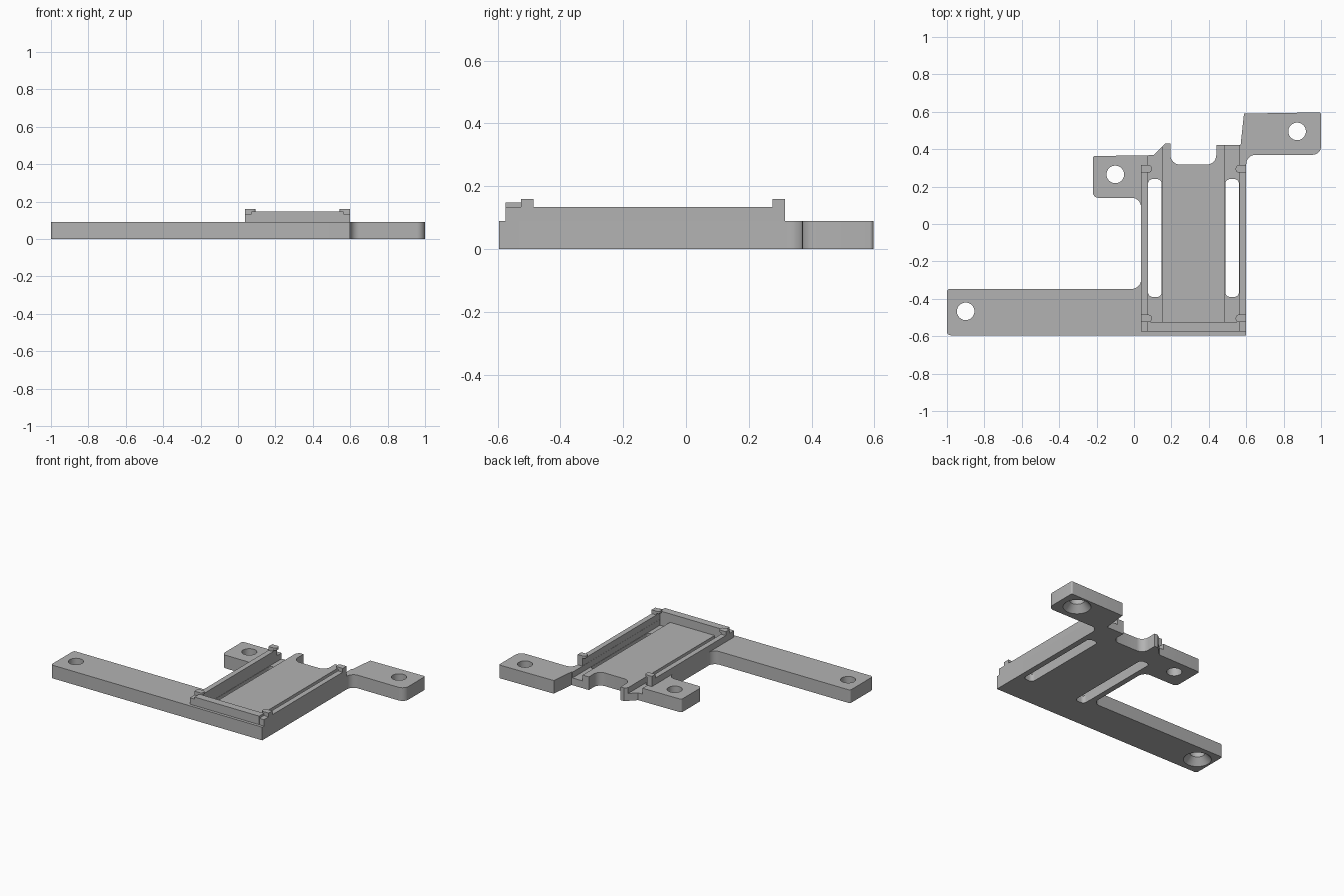
import bpy, bmesh, math
from mathutils import Vector

cube = bpy.data.objects.get("Cube")
if cube:
    bpy.data.objects.remove(cube, do_unlink=True)

grey = bpy.data.materials.new("plain grey")
grey.use_nodes = True
COLOUR = (0.45, 0.45, 0.45, 1)
grey.diffuse_color = COLOUR
grey.node_tree.nodes["Principled BSDF"].inputs["Base Color"].default_value = COLOUR


def rounded(corners, steps=8):
    """Turn (x, y, radius) corners into a filleted outline."""
    pts = []
    for i, (x, y, r) in enumerate(corners):
        p = Vector((x, y))
        if r == 0:
            pts.append(p)
            continue
        a = (Vector(corners[i - 1][:2]) - p).normalized()
        b = (Vector(corners[(i + 1) % len(corners)][:2]) - p).normalized()
        half = a.angle(b) / 2
        centre = p + (a + b).normalized() * r / math.sin(half)
        start = p + a * r / math.tan(half) - centre
        end = p + b * r / math.tan(half) - centre
        sweep = end.angle_signed(start)
        for k in range(steps + 1):
            t = sweep * k / steps
            c, s = math.cos(t), math.sin(t)
            pts.append(centre + Vector((start.x * c - start.y * s, start.x * s + start.y * c)))
    return pts


def finish(name, bm):
    bmesh.ops.recalc_face_normals(bm, faces=bm.faces)
    mesh = bpy.data.meshes.new(name)
    bm.to_mesh(mesh)
    bm.free()
    mesh.materials.append(grey)
    obj = bpy.data.objects.new(name, mesh)
    bpy.context.collection.objects.link(obj)
    return obj


def prism(name, corners, z0, z1):
    bm = bmesh.new()
    face = bm.faces.new([bm.verts.new((p.x, p.y, z0)) for p in rounded(corners)])
    top = bmesh.ops.extrude_face_region(bm, geom=[face])["geom"]
    verts = [v for v in top if isinstance(v, bmesh.types.BMVert)]
    bmesh.ops.translate(bm, verts=verts, vec=(0, 0, z1 - z0))
    return finish(name, bm)


def block(name, x0, x1, y0, y1, z0, z1, r=0):
    return prism(name, [(x0, y0, r), (x1, y0, r), (x1, y1, r), (x0, y1, r)], z0, z1)


def cone(name, x, y, r0, r1, z0, z1):
    bm = bmesh.new()
    bmesh.ops.create_cone(bm, cap_ends=True, segments=40, radius1=r0, radius2=r1, depth=z1 - z0)
    bmesh.ops.translate(bm, verts=bm.verts, vec=(x, y, (z0 + z1) / 2))
    return finish(name, bm)


def cut(target, cutter):
    cutter.hide_render = True
    mod = target.modifiers.new("cut", "BOOLEAN")
    mod.operation, mod.solver, mod.object = "DIFFERENCE", "EXACT", cutter
    bpy.context.view_layer.objects.active = target
    bpy.ops.object.modifier_apply(modifier=mod.name)
    bpy.data.objects.remove(cutter, do_unlink=True)


# Base plate with the long arm, two tabs and the rear notch
T = 0.09
plate = prism("base_plate", [
    (-1, -0.595, 0.02), (0.6, -0.595, 0), (0.6, 0.37, 0.05), (1, 0.37, 0.045),
    (1, 0.597, 0.012), (0.588, 0.59, 0), (0.57, 0.422, 0), (0.44, 0.422, 0),
    (0.44, 0.318, 0.05), (0.195, 0.318, 0.05), (0.195, 0.43, 0), (0.168, 0.43, 0),
    (0.105, 0.368, 0), (-0.22, 0.363, 0.012), (-0.22, 0.14, 0.03),
    (0.038, 0.14, 0.05), (0.038, -0.347, 0.05), (-1, -0.347, 0.015)], 0, T)

# Side channels with long slots
for x0, x1 in ((0.073, 0.15), (0.487, 0.563)):
    cut(plate, block("channel_cutter", x0, x1, -0.523, 0.5, 0.05, 0.2))
    cut(plate, block("slot_cutter", x0 + 0.002, x1 - 0.002, -0.39, 0.24, -0.1, 0.2, 0.025))

# Screw holes, the outer two countersunk from below
for x, y, sunk in ((-0.9, -0.467, True), (-0.1, 0.265, False), (0.872, 0.495, True)):
    cut(plate, cone("hole_cutter", x, y, 0.047, 0.047, -0.1, 0.2))
    if sunk:
        cut(plate, cone("countersink_cutter", x, y, 0.095, 0.047, -0.01, 0.045))

# Raised frame: front wall, side rails and retaining clips
parts = [plate, block("front_wall", 0.073, 0.563, -0.575, -0.523, T, 0.148)]
MID = 0.319
for side, word in ((-1, "right"), (1, "left")):
    def span(outer, inner):
        return sorted((MID + side * outer, MID + side * inner))
    parts.append(block(word + "_rail", *span(0.281, 0.245), -0.575, 0.315, T, 0.134))
    for y, end in ((-0.505, "front"), (0.295, "rear")):
        name = word + "_" + end + "_clip"
        parts.append(block(name + "_post", *span(0.281, 0.245), y - 0.02, y + 0.02, 0.134, 0.148))
        xo, xi = MID + side * 0.281, MID + side * 0.225
        parts.append(prism(name, [(xo, y - 0.02, 0), (xi, y - 0.02, 0.015),
                                  (xi, y + 0.02, 0.015), (xo, y + 0.02, 0)], 0.145, 0.16))

# Smooth fillets and holes, keep hard edges
bpy.ops.object.select_all(action="DESELECT")
for obj in parts:
    obj.select_set(True)
bpy.context.view_layer.objects.active = plate
bpy.ops.object.shade_smooth_by_angle(angle=math.radians(30))
